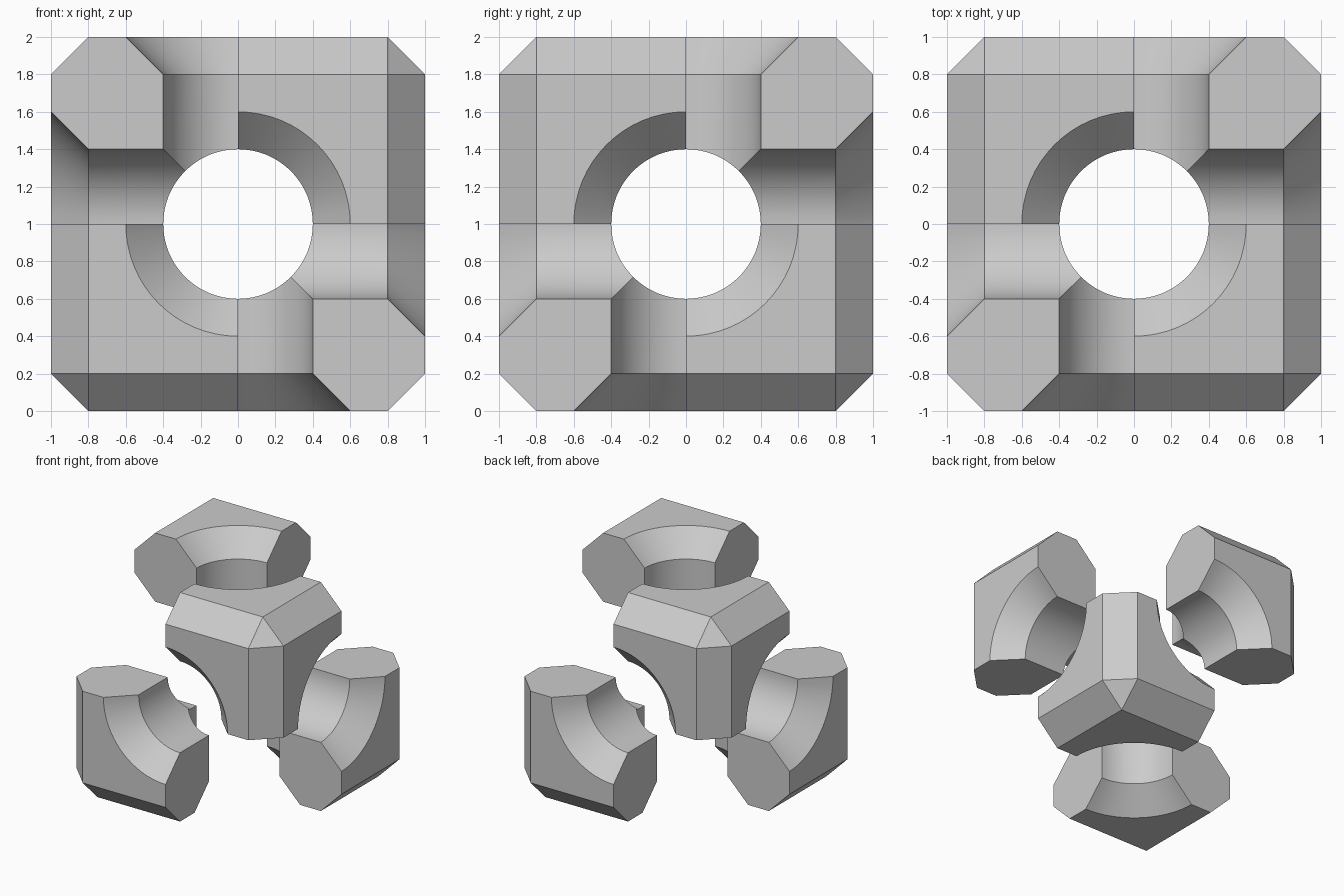
import bpy, bmesh, math
from mathutils import Matrix, Vector

if "Cube" in bpy.data.objects:
    bpy.data.objects.remove(bpy.data.objects["Cube"], do_unlink=True)

SEGMENTS = 64
CENTRE = Vector((0, 0, 1))

grey = bpy.data.materials.new("light grey")
grey.use_nodes = True
colour = (0.6, 0.6, 0.6, 1)
grey.diffuse_color = colour
grey.node_tree.nodes["Principled BSDF"].inputs["Base Color"].default_value = colour


def add_object(name, bm):
    mesh = bpy.data.meshes.new(name)
    bmesh.ops.recalc_face_normals(bm, faces=bm.faces)
    bm.to_mesh(mesh)
    bm.free()
    obj = bpy.data.objects.new(name, mesh)
    bpy.context.collection.objects.link(obj)
    return obj


# Bevelled cube, reduced to its right-hand front upper octant
def octant_block():
    bm = bmesh.new()
    bmesh.ops.create_cube(bm, size=2)
    bmesh.ops.bevel(bm, geom=bm.edges[:], offset=0.2, offset_type='OFFSET',
                    segments=1, affect='EDGES', profile=0.5)
    for inward in ((1, 0, 0), (0, -1, 0), (0, 0, 1)):
        geom = bm.verts[:] + bm.edges[:] + bm.faces[:]
        bmesh.ops.bisect_plane(bm, geom=geom, plane_co=(0, 0, 0), plane_no=inward,
                               clear_inner=True)
        bmesh.ops.holes_fill(bm, edges=[e for e in bm.edges if e.is_boundary])
    return add_object("corner_block", bm)


# Round bore with a countersunk mouth at both ends
def bore_cutter(rotation):
    bm = bmesh.new()
    rings = []
    for radius, z in ((0.7, -1.1), (0.4, -0.8), (0.4, 0.8), (0.7, 1.1)):
        angles = [2 * math.pi * i / SEGMENTS for i in range(SEGMENTS)]
        rings.append([bm.verts.new((radius * math.cos(a), radius * math.sin(a), z))
                      for a in angles])
    for low, high in zip(rings, rings[1:]):
        for i in range(SEGMENTS):
            j = (i + 1) % SEGMENTS
            bm.faces.new((low[i], low[j], high[j], high[i]))
    bm.faces.new(rings[0])
    bm.faces.new(rings[-1])
    bm.transform(rotation)
    cutter = add_object("bore_cutter", bm)
    cutter.hide_render = True
    return cutter


# Cut the three crossing bores
block = octant_block()
cutters = [bore_cutter(Matrix.Rotation(math.pi / 2, 4, axis) if axis != 'Z'
                       else Matrix.Identity(4)) for axis in 'XYZ']
for cutter in cutters:
    cut = block.modifiers.new("bore", 'BOOLEAN')
    cut.operation = 'DIFFERENCE'
    cut.solver = 'EXACT'
    cut.object = cutter
depsgraph = bpy.context.evaluated_depsgraph_get()
corner_mesh = bpy.data.meshes.new_from_object(block.evaluated_get(depsgraph))
for helper in cutters + [block]:
    bpy.data.objects.remove(helper, do_unlink=True)
corner_mesh.materials.clear()
corner_mesh.materials.append(grey)

# Four alternate corners, each a half turn from the first
turns = {
    "upper_front_corner": Matrix.Identity(4),
    "upper_back_corner": Matrix.Rotation(math.pi, 4, 'Z'),
    "lower_back_corner": Matrix.Rotation(math.pi, 4, 'X'),
    "lower_front_corner": Matrix.Rotation(math.pi, 4, 'Y'),
}
bpy.ops.object.select_all(action='DESELECT')
for name, turn in turns.items():
    mesh = corner_mesh.copy()
    mesh.transform(Matrix.Translation(CENTRE) @ turn)
    corner = bpy.data.objects.new(name, mesh)
    bpy.context.collection.objects.link(corner)
    corner.select_set(True)
    bpy.context.view_layer.objects.active = corner
bpy.ops.object.shade_smooth_by_angle(angle=math.radians(30))
